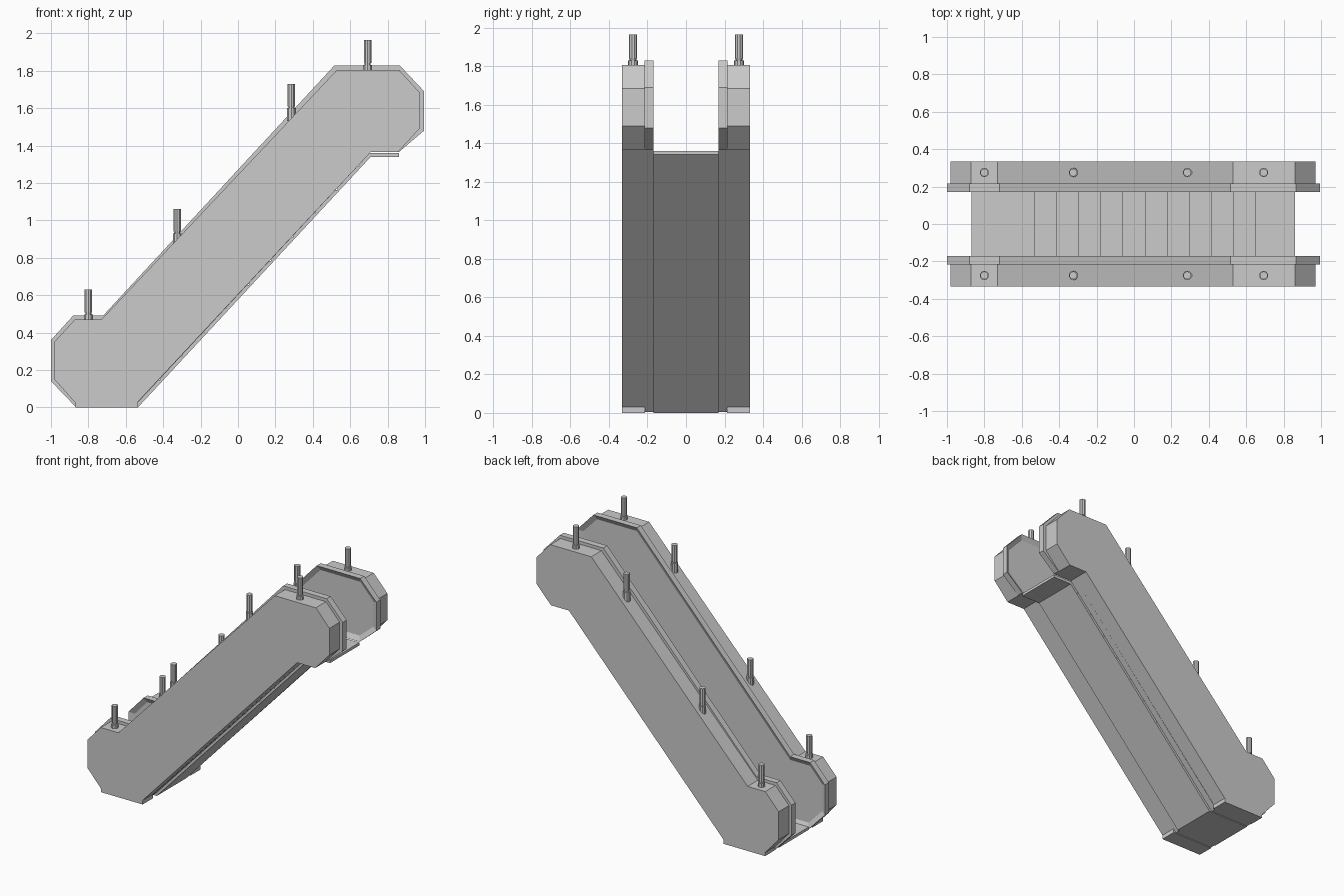
import bpy, bmesh

if "Cube" in bpy.data.objects:
    bpy.data.objects.remove(bpy.data.objects["Cube"])


def prism(name, profile, y0, y1, inset=None):
    """Extrude an (x, z) profile from y0 to y1; optionally recess the y0 face."""
    bm = bmesh.new()
    cap = bm.faces.new([bm.verts.new((x, y0, z)) for x, z in profile])
    ext = bmesh.ops.extrude_face_region(bm, geom=[cap], use_keep_orig=True)
    for v in ext["geom"]:
        if isinstance(v, bmesh.types.BMVert):
            v.co.y = y1
    bmesh.ops.recalc_face_normals(bm, faces=bm.faces[:])
    if inset:
        bm.faces.ensure_lookup_table()
        face = next(f for f in bm.faces if all(abs(v.co.y - y0) < 1e-5 for v in f.verts))
        width, depth = inset
        bmesh.ops.inset_region(bm, faces=[face], thickness=width, use_even_offset=True)
        inward = 1 if y1 > y0 else -1
        for v in face.verts:
            v.co.y = y0 + inward * depth
    return finish(name, bm)


def finish(name, bm):
    me = bpy.data.meshes.new(name)
    bm.to_mesh(me)
    bm.free()
    ob = bpy.data.objects.new(name, me)
    bpy.context.collection.objects.link(ob)
    return ob


def rod(bm, x, y, z0, z1, r, sides=10):
    res = bmesh.ops.create_cone(bm, cap_ends=True, segments=sides,
                                radius1=r, radius2=r, depth=z1 - z0)
    bmesh.ops.translate(bm, verts=res["verts"], vec=(x, y, (z0 + z1) / 2))


# Outer side casing and the slightly larger handrail outline
casing = [(-.87, 0), (-.87, .025), (-.98, .148), (-.98, .352), (-.872, .47), (-.73, .47),
          (.53, 1.805), (.86, 1.805), (.97, 1.685), (.97, 1.49), (.855, 1.365),
          (.71, 1.365), (-.535, .03), (-.535, 0)]
rail = [(-.87, .005), (-1, .14), (-1, .36), (-.88, .492), (-.72, .492),
        (.515, 1.828), (.865, 1.828), (.995, 1.69), (.995, 1.48), (.86, 1.365),
        (.71, 1.365), (-.555, .005)]

# Posts: x, foot, top of collar, top of post
posts = [(-.8, .465, .497, .63), (-.325, .87, .93, 1.06),
         (.285, 1.53, 1.6, 1.73), (.693, 1.8, 1.83, 1.965)]

for side, s in (("front", -1), ("back", 1)):
    prism(side + "_casing", casing, s * .213, s * .333)
    prism(side + "_handrail", rail, s * .17, s * .216, inset=(.035, .02))
    for i, (x, z0, zc, z1) in enumerate(posts):
        bm = bmesh.new()
        rod(bm, x, s * .275, z0, zc, .025)
        rod(bm, x, s * .275, z0, zc + .01, .017)
        rod(bm, x, s * .275, zc + .01, z1, .021)
        finish(f"{side}_post_{i + 1}", bm)

# Central stairs with the two landings and sloped underside
steps = [(-.87, 0), (-.535, 0), (.71, 1.34), (.86, 1.34), (.86, 1.36), (.65, 1.36)]
for i in range(10, 0, -1):
    x = -.535 + .1185 * i
    z = .02 + .127 * i
    steps += [(x, z), (x - .1185, z)]
steps += [(-.535, .02), (-.87, .02)]
prism("moving_stairs", steps, -.17, .17)
